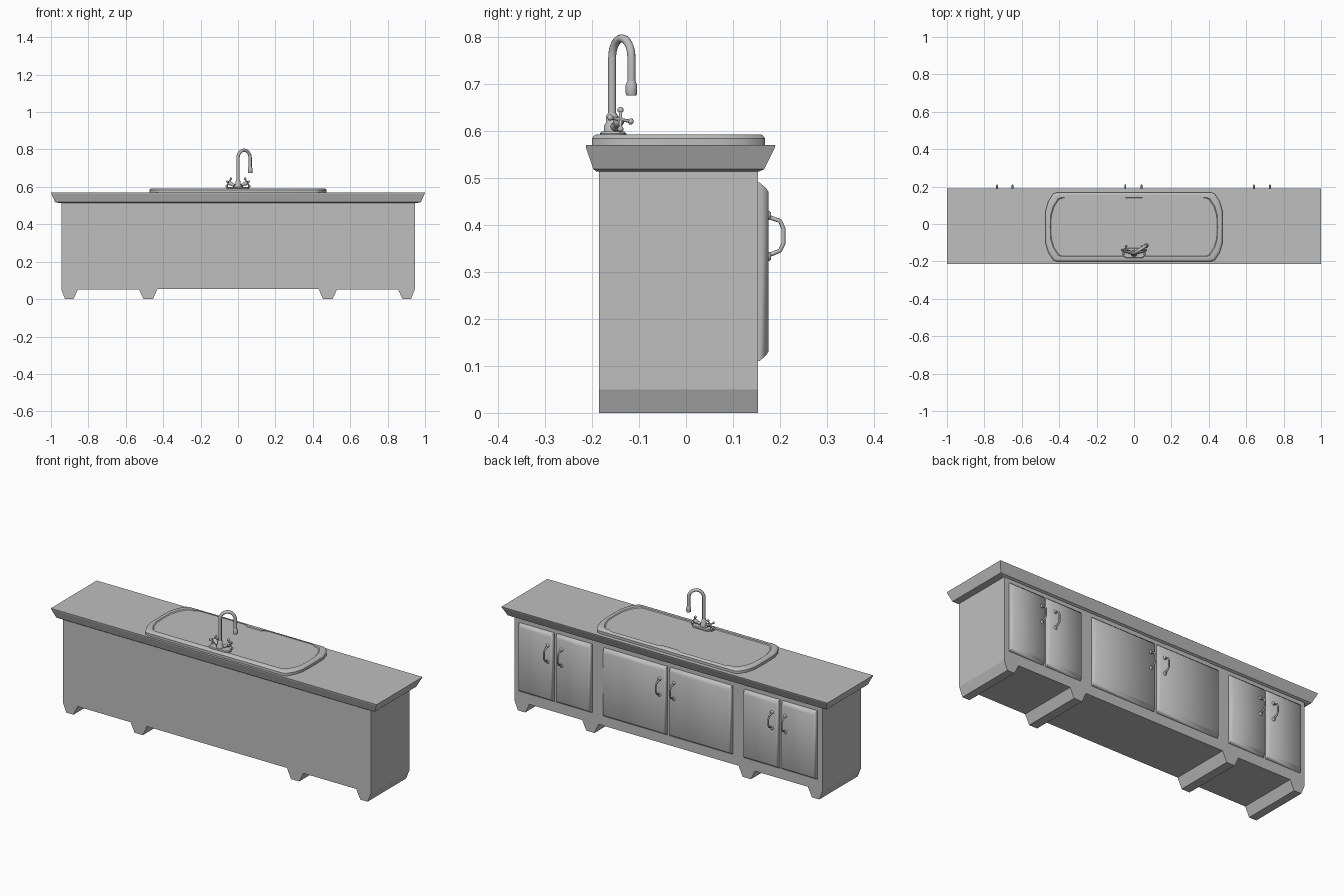
import bpy, bmesh, math
from mathutils import Vector

cube = bpy.data.objects.get("Cube")
if cube:
    bpy.data.objects.remove(cube, do_unlink=True)

grey = bpy.data.materials.new("grey")
grey.use_nodes = True
GREY = (0.52, 0.52, 0.52, 1)
grey.diffuse_color = GREY
grey.node_tree.nodes["Principled BSDF"].inputs["Base Color"].default_value = GREY


def finish(obj, angle=None):
    if not obj.data.materials:
        obj.data.materials.append(grey)
    if angle:
        bpy.ops.object.select_all(action='DESELECT')
        obj.select_set(True)
        bpy.context.view_layer.objects.active = obj
        bpy.ops.object.shade_smooth_by_angle(angle=math.radians(angle))
    return obj


def loft(name, rings, start=True, end=True, angle=None, recalc=True):
    """Skin a list of equal-length point rings and optionally cap the ends."""
    bm = bmesh.new()
    vs = [[bm.verts.new(p) for p in ring] for ring in rings]
    n = len(vs[0])
    for a, b in zip(vs, vs[1:]):
        for i in range(n):
            j = (i + 1) % n
            bm.faces.new((a[i], a[j], b[j], b[i]))
    if start:
        bm.faces.new(vs[0][::-1])
    if end:
        bm.faces.new(vs[-1])
    if recalc:
        bmesh.ops.recalc_face_normals(bm, faces=bm.faces)
    mesh = bpy.data.meshes.new(name)
    bm.to_mesh(mesh)
    bm.free()
    obj = bpy.data.objects.new(name, mesh)
    bpy.context.collection.objects.link(obj)
    return finish(obj, angle)


def rect(x0, x1, y0, y1, z):
    return [(x0, y0, z), (x1, y0, z), (x1, y1, z), (x0, y1, z)]


def round_rect(cx, cy, hx, hy, r, z, n=5):
    pts = []
    for q, (sx, sy) in enumerate([(1, 1), (-1, 1), (-1, -1), (1, -1)]):
        for i in range(n + 1):
            a = math.pi / 2 * (q + i / n)
            pts.append((cx + sx * (hx - r) + r * math.cos(a),
                        cy + sy * (hy - r) + r * math.sin(a), z))
    return pts


def tube(name, pts, radius, sides=3, smooth=True):
    """Round tube following a path."""
    curve = bpy.data.curves.new(name, 'CURVE')
    curve.dimensions = '3D'
    curve.bevel_depth = radius
    curve.bevel_resolution = sides
    curve.use_fill_caps = True
    s = curve.splines.new('POLY')
    s.points.add(len(pts) - 1)
    for p, co in zip(s.points, pts):
        p.co = (*co, 1)
    obj = bpy.data.objects.new(name, curve)
    bpy.context.collection.objects.link(obj)
    bpy.ops.object.select_all(action='DESELECT')
    obj.select_set(True)
    bpy.context.view_layer.objects.active = obj
    bpy.ops.object.convert(target='MESH')
    return finish(bpy.context.object, 50 if smooth else None)


def turned(name, base, axis, profile, n=14):
    """Lathe a (radius, height) profile along an axis."""
    rot = Vector(axis).to_track_quat('Z', 'Y')
    rings = [[Vector(base) + rot @ Vector((r * math.cos(t), r * math.sin(t), h))
              for t in (2 * math.pi * i / n for i in range(n))] for r, h in profile]
    return loft(name, rings, angle=50)


# Cabinet carcass: front outline with feet, run through the full depth
half = [(0.43, 0.055), (0.455, 0), (0.505, 0), (0.53, 0.052),
        (0.855, 0.052), (0.88, 0), (0.925, 0), (0.945, 0.05), (0.945, 0.53)]
outline = half + [(-x, z) for x, z in reversed(half)]
carcass = loft("cabinet_body", [[(x, y, z) for x, z in outline] for y in (-0.185, 0.153)])
bm = bmesh.new()
bm.from_mesh(carcass.data)
bmesh.ops.delete(bm, geom=[f for f in bm.faces if f.normal.z > 0.9], context='FACES')
bm.to_mesh(carcass.data)
bm.free()

# Countertop with undercut edge
counter = loft("countertop", [rect(-0.95, 0.95, -0.19, 0.155, 0.513),
                              rect(-0.978, 0.978, -0.197, 0.166, 0.518),
                              rect(-0.997, 0.997, -0.212, 0.188, 0.562),
                              rect(-1, 1, -0.213, 0.19, 0.569)])


# Sink deck: long plate with clipped, slightly bowed ends
def deck_ring(inset, z):
    corner = [(0.474, 0), (0.472, 0.09), (0.458, 0.137), (0.432, 0.177), (0.415, 0.184)]
    q = [(x - inset, max(y - inset, 0)) for x, y in corner]
    loop = q + [(-x, y) for x, y in reversed(q)]
    loop += [(-x, -y) for x, y in q[1:]] + [(x, -y) for x, y in reversed(q[1:])]
    return [(x, y - 0.016, z) for x, y in loop]


deck = loft("sink_deck", [deck_ring(0, 0.56), deck_ring(0, 0.583), deck_ring(0.005, 0.59),
                          deck_ring(0.01, 0.592), deck_ring(0.026, 0.592),
                          deck_ring(0.03, 0.588)], angle=35)

# Two basins and the openings they sit in
for side, label in ((1, "left"), (-1, "right")):
    cx = side * 0.208
    cutter = loft(label + "_basin_cutter", [round_rect(cx, 0, 0.179, 0.155, 0.05, z)
                                            for z in (0.48, 0.64)])
    cutter.hide_render = True
    cutter.hide_viewport = True
    cutter.display_type = 'WIRE'
    for target in (counter, deck):
        mod = target.modifiers.new(label + "_opening", 'BOOLEAN')
        mod.operation = 'DIFFERENCE'
        mod.solver = 'EXACT'
        mod.object = cutter
    steps = [(0, 0.588), (0.008, 0.58), (0.014, 0.56), (0.022, 0.49),
             (0.032, 0.46), (0.05, 0.447), (0.14, 0.442)]
    rings = [round_rect(cx, 0, 0.179 - d, 0.155 - d, max(0.05 - d * 0.3, 0.01), z)
             for d, z in steps]
    loft(label + "_basin", rings[::-1], start=False, angle=40, recalc=False)
    basin = bpy.context.object
    bm = bmesh.new()
    bm.from_mesh(basin.data)
    bmesh.ops.holes_fill(bm, edges=[e for e in bm.edges if e.is_boundary
                                    and e.verts[0].co.z < 0.45])
    bmesh.ops.recalc_face_normals(bm, faces=bm.faces)
    floor = min(bm.faces, key=lambda f: f.calc_center_median().z)
    if floor.normal.z < 0:
        bmesh.ops.reverse_faces(bm, faces=bm.faces)
    bm.to_mesh(basin.data)
    bm.free()

# Cabinet doors with bevelled faces
doors = [(0.70, 0.915), (0.467, 0.685), (0.005, 0.395),
         (-0.395, -0.012), (-0.685, -0.467), (-0.915, -0.70)]
for i, (x0, x1) in enumerate(doors):
    rings = []
    for d, y in ((0, 0.15), (0, 0.156), (0.012, 0.17), (0.02, 0.175)):
        e = d * 0.5
        rings.append([(x0 + e, y, 0.11 + d), (x1 - e, y, 0.11 + d),
                      (x1 - e, y, 0.49 - d), (x0 + e, y, 0.49 - d)])
    loft(f"door_{i + 1}", rings, start=False, angle=60)

# Door pulls: looped bar between two round pads
for i, x in enumerate((0.727, 0.642, 0.04, -0.047, -0.65, -0.732)):
    loop = [(0.172, 0.418), (0.188, 0.412), (0.2, 0.408), (0.207, 0.392),
            (0.207, 0.36), (0.2, 0.345), (0.188, 0.34), (0.172, 0.334)]
    tube(f"door_pull_{i + 1}", [(x, y, z) for y, z in loop], 0.0045, 2)
    for z in (0.42, 0.332):
        turned(f"pull_pad_{i + 1}", (x, 0.17, z), (0, 1, 0),
               [(0.01, 0), (0.01, 0.007), (0.006, 0.011)], 10)

# Tap: base plate, collar, swan-neck spout and nozzle
loft("tap_base", [round_rect(0, -0.155, 0.062 - d, 0.028 - d, 0.026 - d, z)
                  for d, z in ((0, 0.585), (0, 0.594), (0.004, 0.598))], angle=40)
turned("tap_collar", (0, -0.157, 0.595), (0, 0, 1),
       [(0.018, 0), (0.018, 0.015), (0.013, 0.022), (0.013, 0.036), (0.009, 0.042)])
foot, tip = Vector((0, -0.157, 0)), Vector((0.065, -0.116, 0))
path = [foot + Vector((0, 0, 0.6))]
for i in range(13):
    t = math.pi * i / 12
    path.append(foot.lerp(tip, (1 - math.cos(t)) / 2) + Vector((0, 0, 0.755 + 0.041 * math.sin(t))))
path.append(tip + Vector((0, 0, 0.7)))
tube("tap_spout", path, 0.0088)
turned("tap_nozzle", tip + Vector((0, 0, 0.675)), (0, 0, 1),
       [(0.011, 0), (0.0125, 0.004), (0.0125, 0.022), (0.009, 0.03)])

# Cross-handled valves on each side of the tap
for side, label in ((1, "left"), (-1, "right")):
    base = Vector((side * 0.02, -0.152, 0.607))
    axis = Vector((side * 0.8, 0.35, 0.45)).normalized()
    turned(label + "_valve", base, axis,
           [(0.009, 0), (0.008, 0.015), (0.011, 0.02), (0.011, 0.03), (0.006, 0.038)], 12)
    hub = base + axis * 0.036
    u = axis.cross(Vector((0, 1, 0))).normalized()
    for k, d in enumerate((u, axis.cross(u))):
        tube(f"{label}_handle_bar_{k + 1}", [hub - d * 0.022, hub + d * 0.022], 0.0035, 2)
        for s in (-1, 1):
            turned(f"{label}_handle_knob", hub + d * s * 0.017, d * s,
                   [(0.003, 0), (0.0065, 0.004), (0.0065, 0.009), (0.003, 0.012)], 8)
